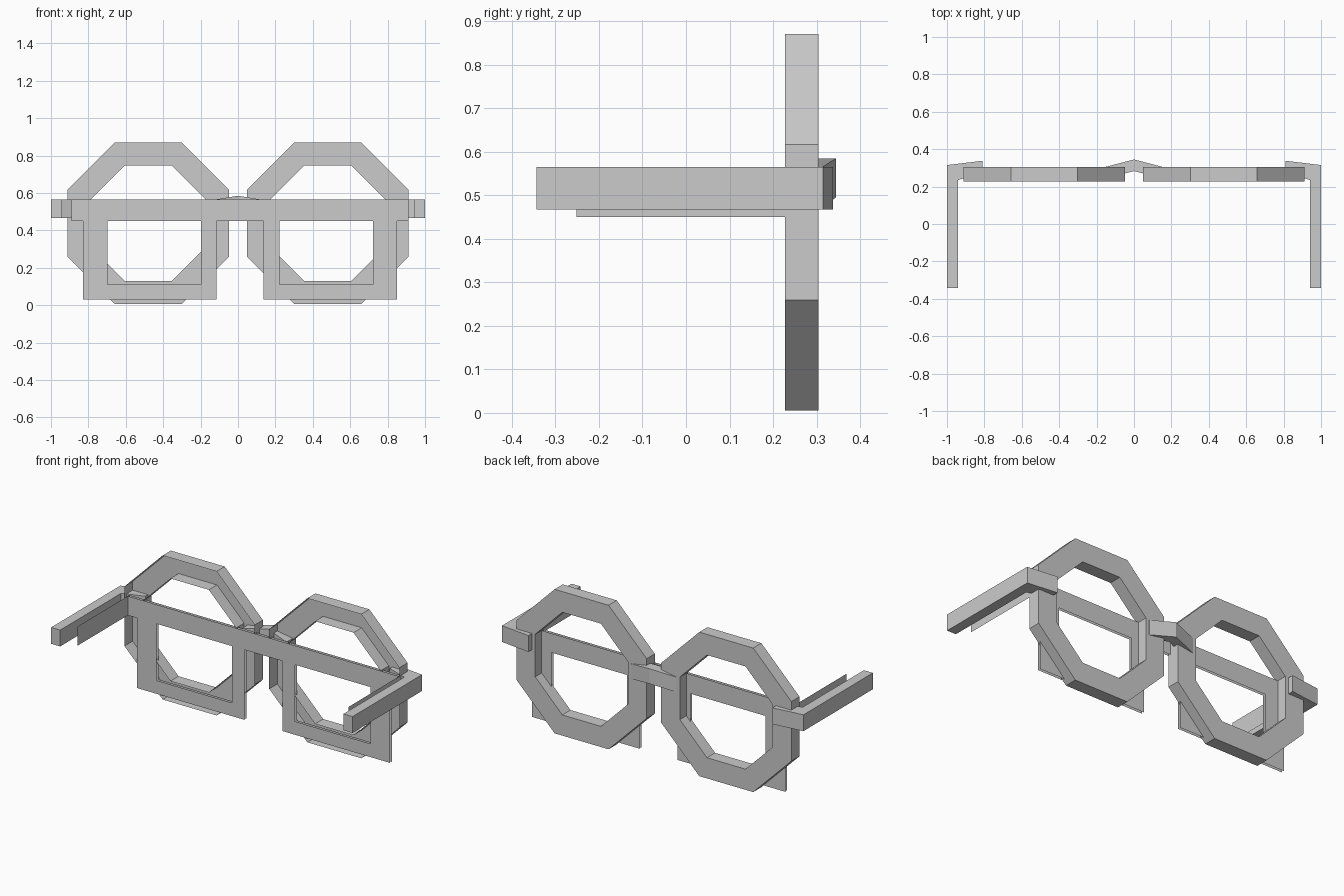
import bpy, bmesh
from math import cos, sin, pi, radians

if "Cube" in bpy.data.objects:
    bpy.data.objects.remove(bpy.data.objects["Cube"])


def finish(name, bm, shift=0.0):
    bmesh.ops.recalc_face_normals(bm, faces=bm.faces)
    me = bpy.data.meshes.new(name)
    bm.to_mesh(me)
    bm.free()
    ob = bpy.data.objects.new(name, me)
    ob.location.x = shift
    bpy.context.collection.objects.link(ob)
    return ob


def prism(name, outline, z_low, z_high):
    # closed solid from a plan outline; z values are given per point
    bm = bmesh.new()
    n = len(outline)
    low = [bm.verts.new((x, y, z)) for (x, y), z in zip(outline, z_low)]
    top = [bm.verts.new((x, y, z)) for (x, y), z in zip(outline, z_high)]
    bm.faces.new(low)
    bm.faces.new(top)
    for i in range(n):
        j = (i + 1) % n
        bm.faces.new((low[i], low[j], top[j], top[i]))
    return finish(name, bm)


# Octagonal rims: hollow channels, open toward the front
def rim(name, cx):
    cz, front, back = 0.438, 0.227, 0.304
    bm = bmesh.new()

    def ring(apothem, y):
        r = apothem / cos(pi / 8)
        return [bm.verts.new((cx + r * cos(radians(22.5 + 45 * i)), y,
                              cz + r * sin(radians(22.5 + 45 * i)))) for i in range(8)]
    rings = [ring(0.432, front), ring(0.432, back), ring(0.308, back), ring(0.308, front)]
    for a, b in zip(rings, rings[1:]):
        for i in range(8):
            j = (i + 1) % 8
            bm.faces.new((a[i], a[j], b[j], b[i]))
    return finish(name, bm)


for side, s in (("left", -1), ("right", 1)):
    rim(side + "_rim", s * 0.48)

    # Temple with the hinge turned in behind the rim
    plan = [(1.0, -0.343), (1.0, 0.315), (0.81, 0.338), (0.81, 0.28), (0.94, 0.235), (0.94, -0.343)]
    prism(side + "_temple", [(s * x, y) for x, y in plan], [0.467] * 6, [0.565] * 6)

# Nose bridge, a shallow chevron
prism("bridge",
      [(-0.15, 0.306), (0, 0.345), (0.15, 0.306), (0.15, 0.245), (0, 0.283), (-0.15, 0.245)],
      [0.47, 0.495, 0.47, 0.47, 0.495, 0.47], [0.56, 0.585, 0.56, 0.56, 0.585, 0.56])


# Flat square inner frame: thin sheets in front, plus a sheet along each temple
def sheet(bm, x0, x1, z0, z1, y):
    bm.faces.new([bm.verts.new((x, y, z)) for x, z in ((x0, z0), (x1, z0), (x1, z1), (x0, z1))])


bm = bmesh.new()
for y in (0.226, 0.243):
    sheet(bm, -0.90, 0.90, 0.45, 0.565, y)
    for s in (-1, 1):
        sheet(bm, s * 0.71, s * 0.84, 0.03, 0.45, y)
        sheet(bm, s * 0.125, s * 0.21, 0.03, 0.45, y)
        sheet(bm, s * 0.21, s * 0.71, 0.03, 0.11, y)
for s in (-1, 1):
    bm.faces.new([bm.verts.new((s * 0.90, y, z)) for y, z in
                  ((-0.252, 0.45), (0.243, 0.45), (0.243, 0.565), (-0.252, 0.565))])
finish("square_frame", bm, 0.011)
